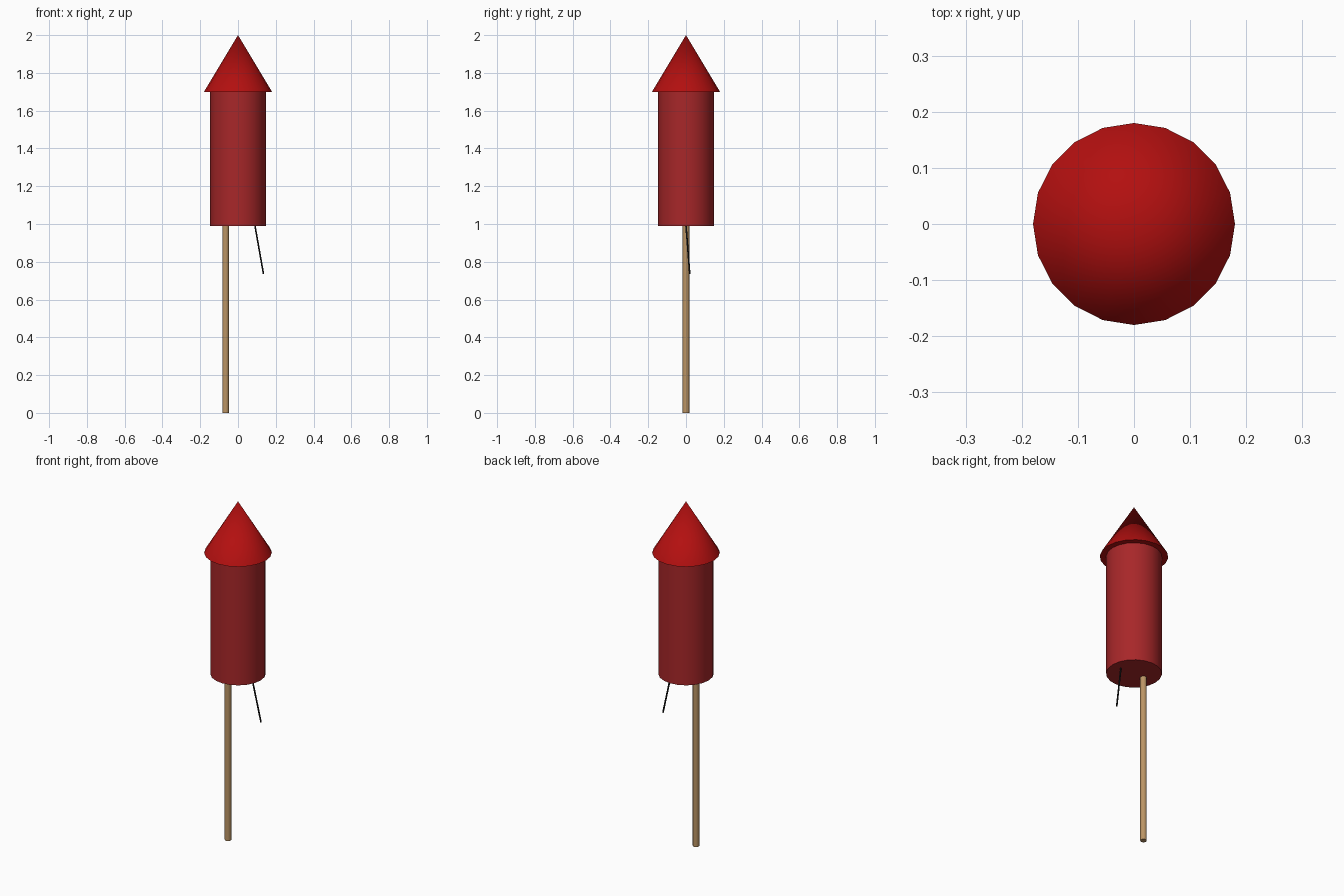
import bpy, math
from mathutils import Vector

if "Cube" in bpy.data.objects:
    bpy.data.objects.remove(bpy.data.objects["Cube"])


def material(name, color):
    mat = bpy.data.materials.new(name)
    mat.diffuse_color = (*color, 1.0)
    mat.use_nodes = True
    mat.node_tree.nodes["Principled BSDF"].inputs["Base Color"].default_value = mat.diffuse_color
    return mat


def rod(name, start, end, r1, r2, sides, mat):
    """Capped cylinder or cone running from start to end."""
    a, b = Vector(start), Vector(end)
    bpy.ops.mesh.primitive_cone_add(vertices=sides, radius1=r1, radius2=r2,
                                    depth=(b - a).length, location=(a + b) / 2)
    ob = bpy.context.object
    ob.name = name
    if abs(b.x - a.x) + abs(b.y - a.y) > 1e-6:
        ob.rotation_euler = (b - a).to_track_quat('Z', 'Y').to_euler()
    ob.data.materials.append(mat)
    bpy.ops.object.shade_smooth_by_angle(angle=math.radians(50))
    return ob


cap_red = material("cap_red", (0.45, 0.005, 0.005))
paper_red = material("paper_red", (0.39, 0.02, 0.022))
wood = material("wood", (0.50, 0.30, 0.13))
black = material("black", (0.01, 0.01, 0.01))

# Overhanging nose cone and paper tube
rod("nose_cone", (0, 0, 1.70), (0, 0, 2.0), 0.18, 0, 20, cap_red)
rod("body_tube", (0, 0, 0.99), (0, 0, 1.70), 0.147, 0.147, 20, paper_red)

# Guide stick, off-centre under the tube
rod("stick", (-0.065, 0, 0), (-0.065, 0, 0.99), 0.0175, 0.0175, 12, wood)

# Thin slanted fuse
rod("fuse", (0.09, 0, 0.99), (0.135, 0.02, 0.735), 0.0045, 0.0045, 8, black)
